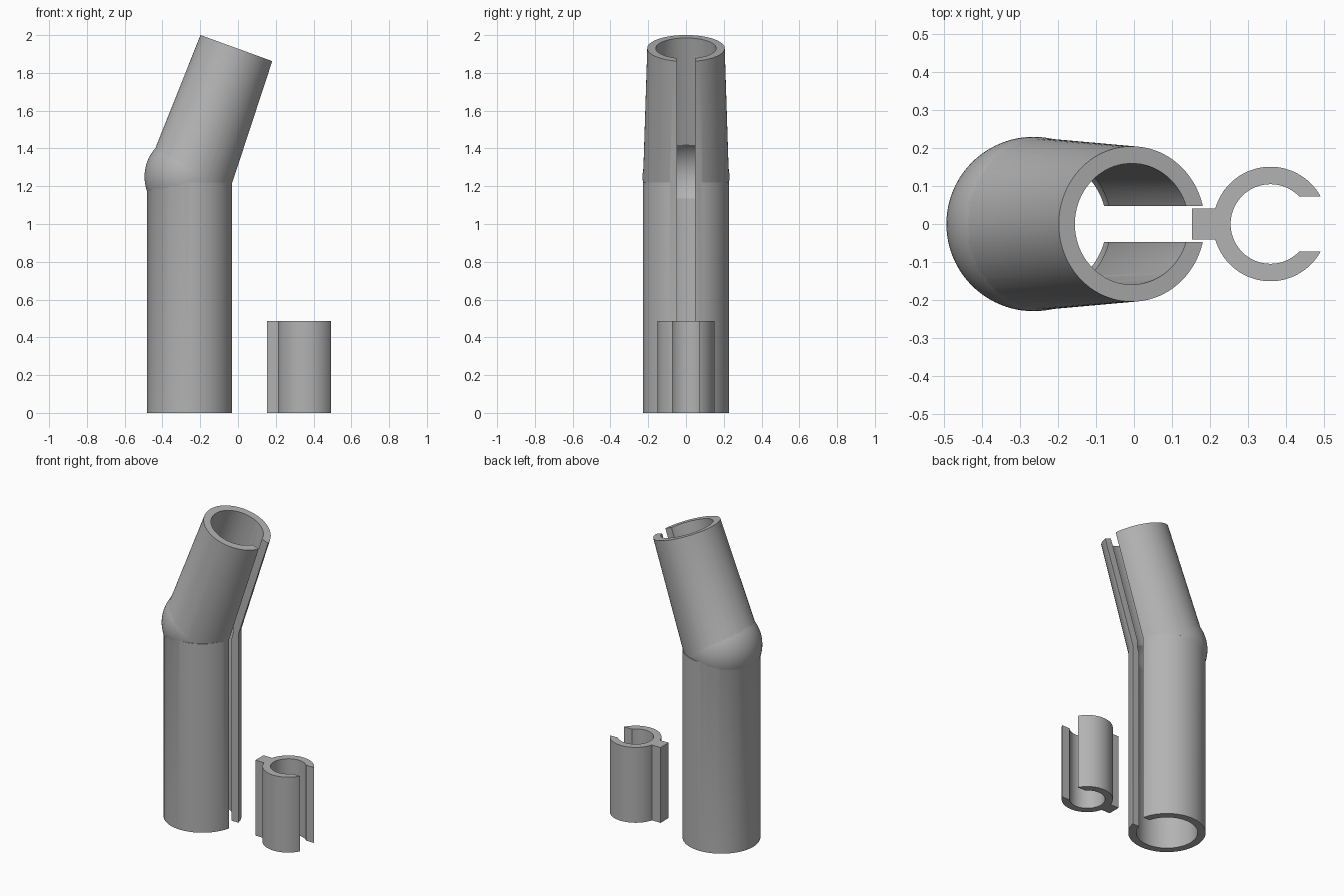
import bpy, bmesh
from math import radians, sin, cos, asin, pi
from mathutils import Matrix, Vector

if "Cube" in bpy.data.objects:
    bpy.data.objects.remove(bpy.data.objects["Cube"], do_unlink=True)

grey = bpy.data.materials.new("plain_grey")
grey.use_nodes = True
colour = (0.45, 0.45, 0.45, 1)
grey.diffuse_color = colour
grey.node_tree.nodes["Principled BSDF"].inputs["Base Color"].default_value = colour

TUBE_X = -0.2535
JOINT = Vector((TUBE_X, 0, 1.25))
TILT = Matrix.Translation(JOINT) @ Matrix.Rotation(radians(20), 4, 'Y')
BALL = Vector((-0.265, 0, 1.25))
LENGTH = 0.724          # upper arm along its own axis
SEGS = 96


def add_object(name, bm):
    bmesh.ops.recalc_face_normals(bm, faces=bm.faces)
    mesh = bpy.data.meshes.new(name)
    bm.to_mesh(mesh)
    bm.free()
    mesh.materials.append(grey)
    ob = bpy.data.objects.new(name, mesh)
    bpy.context.collection.objects.link(ob)
    return ob


def cone(name, r0, r1, z0, z1, frame):
    bm = bmesh.new()
    bmesh.ops.create_cone(bm, cap_ends=True, segments=SEGS, radius1=r0, radius2=r1, depth=z1 - z0,
                          matrix=frame @ Matrix.Translation((0, 0, (z0 + z1) / 2)))
    return add_object(name, bm)


def ball(name, radius):
    bm = bmesh.new()
    bmesh.ops.create_uvsphere(bm, u_segments=SEGS, v_segments=48, radius=radius,
                              matrix=Matrix.Translation(BALL))
    return add_object(name, bm)


def box(name, lo, hi, frame):
    lo, hi = Vector(lo), Vector(hi)
    bm = bmesh.new()
    bmesh.ops.create_cube(bm, size=1, matrix=frame @ Matrix.Translation((lo + hi) / 2)
                          @ Matrix.Diagonal((*(hi - lo), 1)))
    return add_object(name, bm)


def combine(base, other, operation):
    mod = base.modifiers.new(operation, 'BOOLEAN')
    mod.operation, mod.solver, mod.object = operation, 'EXACT', other
    bpy.context.view_layer.objects.active = base
    bpy.ops.object.modifier_apply(modifier=mod.name)
    bpy.data.objects.remove(other, do_unlink=True)


def smooth(ob):
    bpy.ops.object.select_all(action='DESELECT')
    ob.select_set(True)
    bpy.context.view_layer.objects.active = ob
    bpy.ops.object.shade_smooth_by_angle(angle=radians(25))


# Bent tube: straight lower length, ball joint, tapered upper arm
upright = Matrix.Translation((TUBE_X, 0, 0))
tube = cone("bent_tube", 0.228, 0.228, 0, 1.22, upright)
combine(tube, ball("joint_ball", 0.23), 'UNION')
combine(tube, cone("upper_arm", 0.227, 0.205, 0, LENGTH, TILT), 'UNION')

# Hollow bore through both lengths
bore = cone("bore", 0.181, 0.181, -0.1, 1.22, upright)
combine(bore, ball("joint_bore", 0.205), 'UNION')
combine(bore, cone("upper_bore", 0.18, 0.157, 0, LENGTH + 0.1, TILT), 'UNION')
combine(tube, bore, 'DIFFERENCE')

# Slot along the right-hand wall of both lengths
HALF = 0.048
combine(tube, box("lower_slot", (0, -HALF, -0.1), (0.4, HALF, 1.23), upright), 'DIFFERENCE')
combine(tube, box("upper_slot", (0, -HALF, -0.05), (0.4, HALF, LENGTH + 0.1), TILT), 'DIFFERENCE')
smooth(tube)

# Snap clip: open ring with a tab, extruded from its outline
CLIP_X, OUTER, INNER, GAP, TAB, HEIGHT = 0.36, 0.151, 0.105, 0.072, 0.041, 0.487


def arc(radius, start, end, steps=40):
    return [(CLIP_X + radius * cos(start + (end - start) * i / steps),
             radius * sin(start + (end - start) * i / steps)) for i in range(steps + 1)]


mouth_out, mouth_in, root = asin(GAP / OUTER), asin(GAP / INNER), asin(TAB / OUTER)
outline = arc(OUTER, mouth_out, pi - root) + [(0.153, TAB), (0.153, -TAB)]
outline += arc(OUTER, pi + root, 2 * pi - mouth_out)
outline += arc(INNER, 2 * pi - mouth_in, mouth_in, 80)
bm = bmesh.new()
face = bm.faces.new([bm.verts.new((x, y, 0)) for x, y in outline])
raised = bmesh.ops.extrude_face_region(bm, geom=[face], use_keep_orig=True)
bmesh.ops.translate(bm, vec=(0, 0, HEIGHT),
                    verts=[v for v in raised["geom"] if isinstance(v, bmesh.types.BMVert)])
smooth(add_object("snap_clip", bm))
